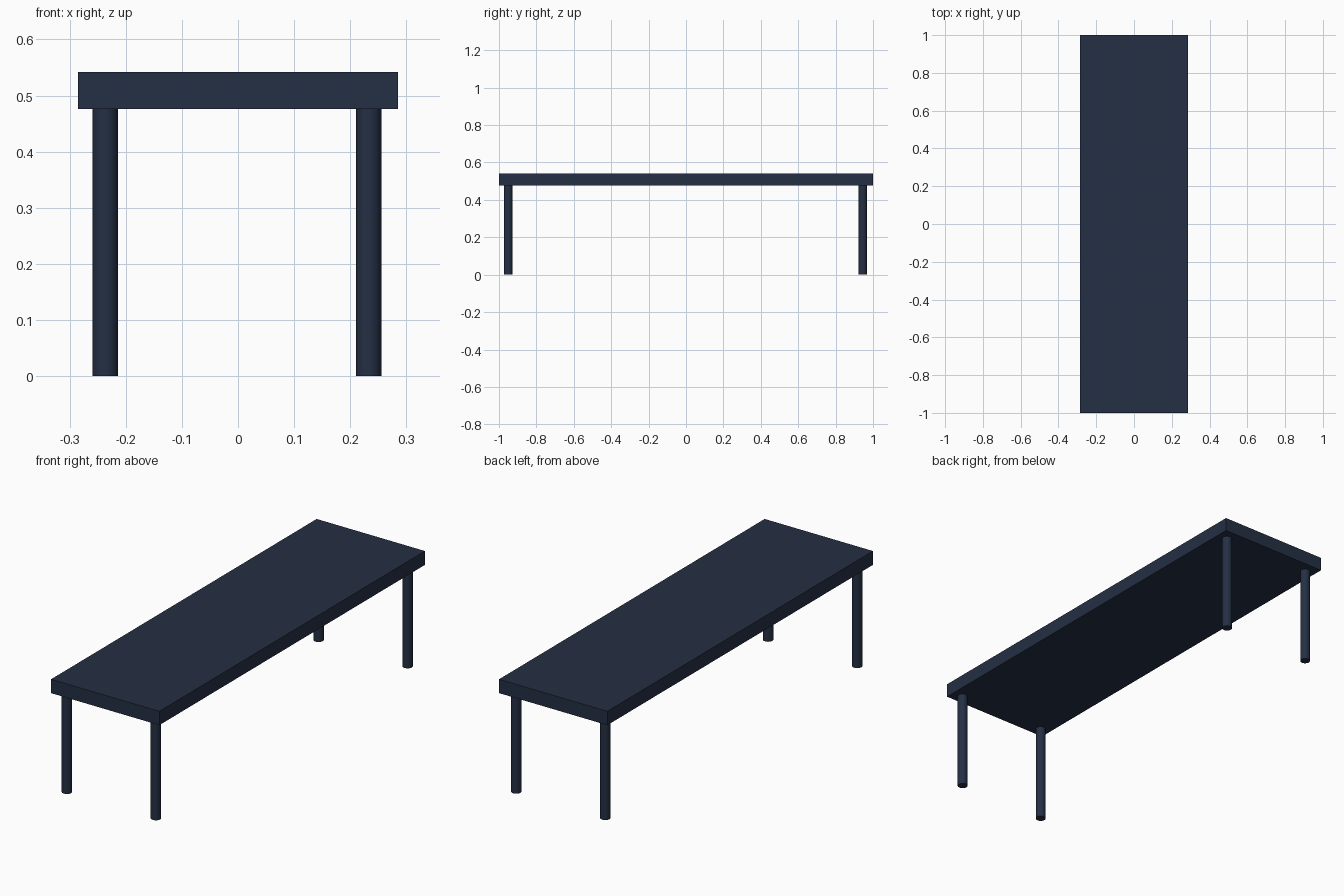
import bpy

if "Cube" in bpy.data.objects:
    bpy.data.objects.remove(bpy.data.objects["Cube"])

# Single dark navy colour
navy = bpy.data.materials.new("dark navy")
navy.diffuse_color = (0.018, 0.029, 0.058, 1.0)
navy.use_nodes = True
navy.node_tree.nodes["Principled BSDF"].inputs["Base Color"].default_value = navy.diffuse_color

TOP_BOTTOM, TOP_HEIGHT = 0.476, 0.542
LEG_RADIUS = 0.0225

# Table top slab
bpy.ops.mesh.primitive_cube_add(size=1, location=(0, 0, (TOP_BOTTOM + TOP_HEIGHT) / 2))
top = bpy.context.object
top.name = "table_top"
top.scale = (0.571, 2.0, TOP_HEIGHT - TOP_BOTTOM)
bpy.ops.object.transform_apply(location=False, rotation=False, scale=True)
top.data.materials.append(navy)


def add_leg(name, x, y):
    """Round leg from the floor to the underside of the top."""
    bpy.ops.mesh.primitive_cylinder_add(vertices=32, radius=LEG_RADIUS, depth=TOP_BOTTOM,
                                        location=(x, y, TOP_BOTTOM / 2))
    leg = bpy.context.object
    leg.name = name
    leg.data.materials.append(navy)
    bpy.ops.object.shade_smooth_by_angle()


# Four corner legs
for end, y in (("front", -0.951), ("back", 0.945)):
    for side, x in (("left", -0.2365), ("right", 0.233)):
        add_leg(f"{end}_{side}_leg", x, y)
